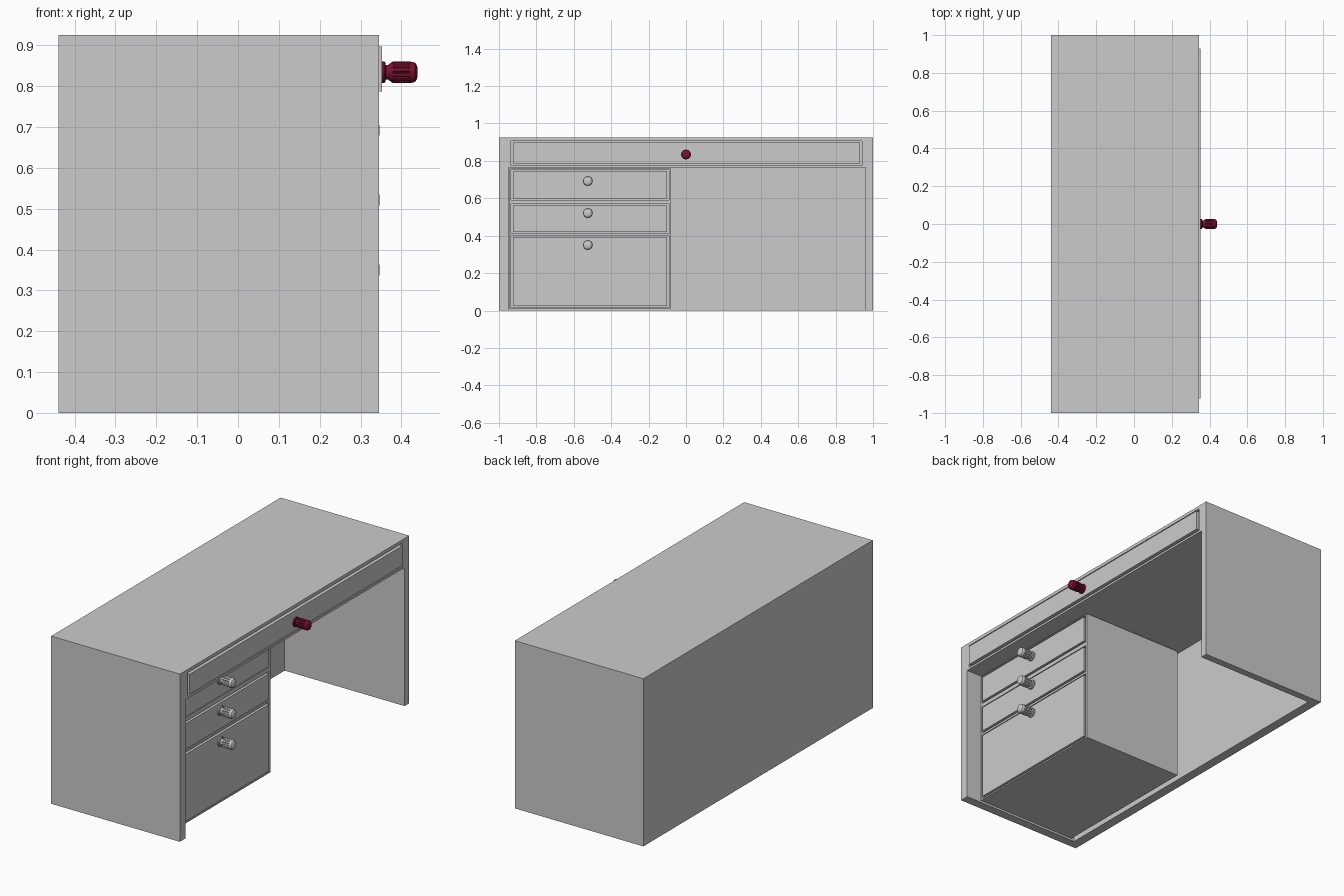
import bpy, bmesh, math

if "Cube" in bpy.data.objects:
    bpy.data.objects.remove(bpy.data.objects["Cube"])


def box(name, x, y, z):
    """Box from (min, max) pairs."""
    bm = bmesh.new()
    bmesh.ops.create_cube(bm, size=1)
    for v in bm.verts:
        v.co = [r[0] if c < 0 else r[1] for c, r in zip(v.co, (x, y, z))]
    me = bpy.data.meshes.new(name)
    bm.to_mesh(me)
    bm.free()
    ob = bpy.data.objects.new(name, me)
    bpy.context.collection.objects.link(ob)
    return ob


def cut(ob, x, y, z):
    """Subtract a box and discard the cutter."""
    c = box("cutter", x, y, z)
    c.hide_render = True
    m = ob.modifiers.new("cut", 'BOOLEAN')
    m.operation, m.solver, m.object = 'DIFFERENCE', 'EXACT', c
    bpy.context.view_layer.objects.active = ob
    bpy.ops.object.modifier_apply(modifier=m.name)
    bpy.data.objects.remove(c)


# Knob profile: (distance from the drawer, radius, fluted?)
PROFILE = [(-0.004, .026, 0), (.006, .026, 0), (.009, .023, 0), (.010, .017, 0),
           (.016, .018, 0), (.024, .0245, 0), (.027, .026, 0), (.029, .026, 1),
           (.066, .026, 1), (.069, .026, 0), (.076, .0255, 0), (.082, .023, 0),
           (.086, .017, 0), (.088, .008, 0)]


def knob(name, x, y, z, mat=None):
    n = 48
    bm = bmesh.new()
    rings = []
    for d, r, flute in PROFILE:
        ring = []
        for i in range(n):
            a = 2 * math.pi * i / n
            rr = r - (.004 if flute and i % 4 == 0 else 0)
            ring.append(bm.verts.new((d, rr * math.cos(a), rr * math.sin(a))))
        rings.append(ring)
    for a, b in zip(rings, rings[1:]):
        for i in range(n):
            j = (i + 1) % n
            bm.faces.new((a[i], a[j], b[j], b[i]))
    bm.faces.new(rings[0])
    bm.faces.new(rings[-1])
    bmesh.ops.recalc_face_normals(bm, faces=bm.faces)
    me = bpy.data.meshes.new(name)
    bm.to_mesh(me)
    bm.free()
    ob = bpy.data.objects.new(name, me)
    ob.location = (x, y, z)
    bpy.context.collection.objects.link(ob)
    if mat:
        me.materials.append(mat)
    bpy.ops.object.select_all(action='DESELECT')
    ob.select_set(True)
    bpy.context.view_layer.objects.active = ob
    bpy.ops.object.shade_smooth_by_angle(angle=math.radians(30))


# Desk body: block with kneehole and a pocket for the wide drawer
FRONT = .345
desk = box("desk_body", (-.44, FRONT), (-1, 1), (0, .925))
cut(desk, (-.387, .5), (-.95, .96), (-.1, .764))
cut(desk, (FRONT - .04, .5), (-.935, .94), (.776, .907))
box("wide_drawer_front", (FRONT - .045, .352), (-.925, .93), (.787, .897))

# Drawer cabinet, set back under the top
CAB = .254
cabinet = box("drawer_cabinet", (-.365, CAB), (-.945, -.08), (.008, .758))
levels = [("upper", .592, .752, .692), ("middle", .412, .570, .521),
          ("lower", .016, .400, .350)]
for label, z0, z1, zk in levels:
    cut(cabinet, (CAB - .04, .5), (-.936, -.092), (z0, z1))
    box(label + "_drawer_front", (CAB - .045, CAB + .005),
        (-.926, -.101), (z0 + .008, z1 - .008))
    knob(label + "_drawer_knob", CAB + .005, -.525, zk)

# Red knob on the wide drawer
red = bpy.data.materials.new("dark_red")
red.diffuse_color = (.2, .006, .03, 1)
red.use_nodes = True
red.node_tree.nodes["Principled BSDF"].inputs["Base Color"].default_value = red.diffuse_color
knob("wide_drawer_knob", .352, 0, .834, red)
